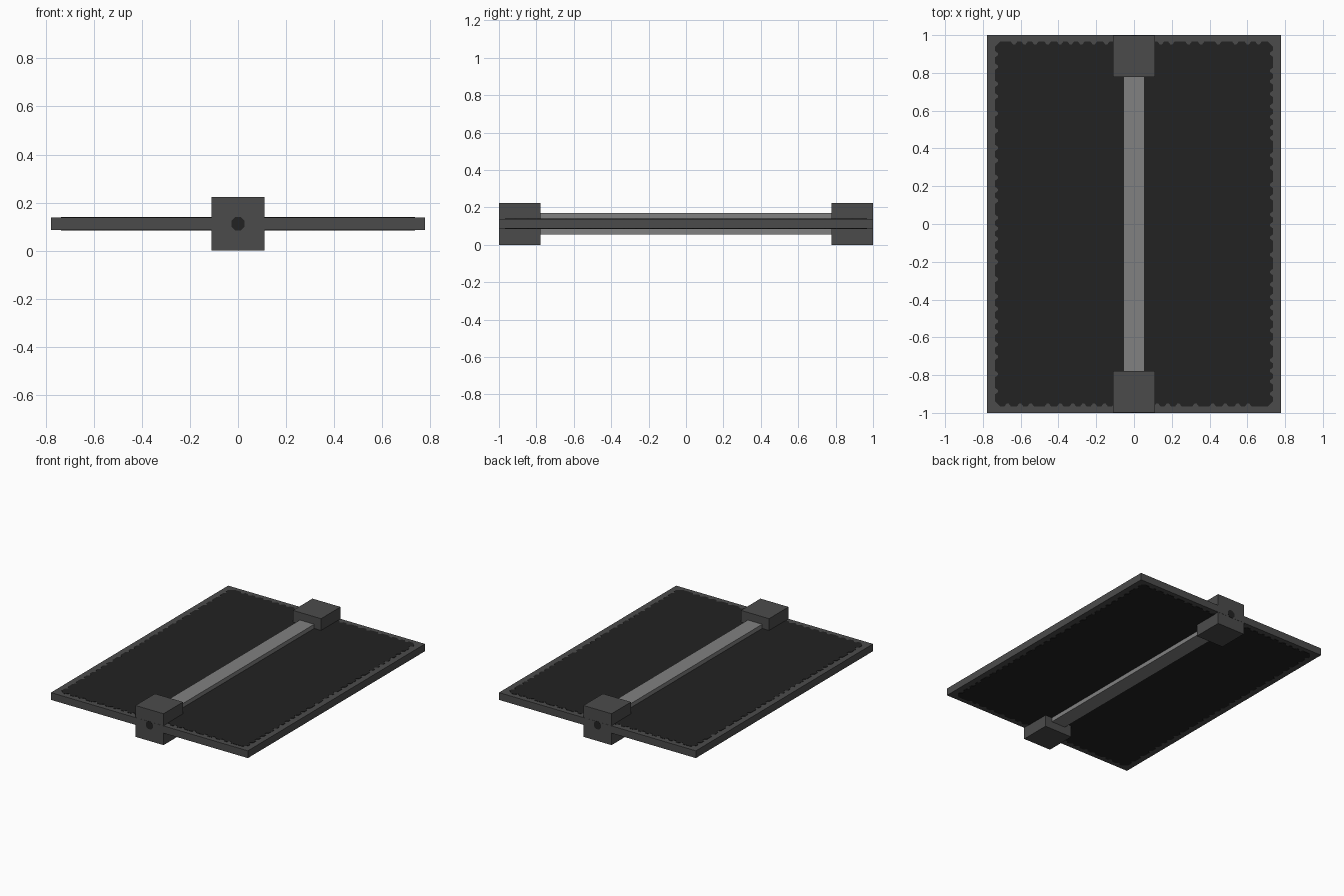
import bpy, bmesh, math, random

if "Cube" in bpy.data.objects:
    bpy.data.objects.remove(bpy.data.objects["Cube"])

random.seed(4)
ZC = 0.112  # height of the central plane


def material(name, v):
    m = bpy.data.materials.new(name)
    m.diffuse_color = (v, v, v, 1)
    m.use_nodes = True
    m.node_tree.nodes["Principled BSDF"].inputs["Base Color"].default_value = m.diffuse_color
    return m


GREY = material("dark grey", 0.071)
BLACK = material("near black", 0.016)
LIGHT = material("mid grey", 0.22)


def finish(name, bm, mat):
    bmesh.ops.recalc_face_normals(bm, faces=bm.faces[:])
    me = bpy.data.meshes.new(name)
    bm.to_mesh(me)
    bm.free()
    me.materials.append(mat)
    ob = bpy.data.objects.new(name, me)
    bpy.context.collection.objects.link(ob)
    return ob


def box(name, size, loc, mat):
    bm = bmesh.new()
    bmesh.ops.create_cube(bm, size=1)
    for v in bm.verts:
        v.co = [v.co[i] * size[i] + loc[i] for i in range(3)]
    return finish(name, bm, mat)


def scalloped_outline(hx, hy, cut=0.03, depth=0.016):
    """Rectangle with clipped corners and irregular small notches."""
    pts = []
    for side in range(4):
        half, off = (hx, hy) if side % 2 == 0 else (hy, hx)
        s = -half + cut
        line = [(s, 0)]
        while s < half - cut - 0.09:
            s += random.choice((0.02, 0.03, 0.055))
            line += [(s, 0), (s + 0.012, depth), (s + 0.024, depth), (s + 0.036, 0)]
            s += 0.036
        line.append((half - cut, 0))
        a = side * math.pi / 2
        c, sn = round(math.cos(a)), round(math.sin(a))
        for t, d in line:
            x, y = t, -(off - d)
            pts.append((x * c - y * sn, x * sn + y * c))
    return pts


# flat panel with a grey rim
box("panel_frame", (1.556, 2.0, 0.052), (0, 0, ZC), GREY)

# ragged dark inlay on the top and bottom of the panel
outline = scalloped_outline(0.737, 0.967)
for name, side in (("top_inlay", 1), ("bottom_inlay", -1)):
    bm = bmesh.new()
    z = ZC + side * 0.0255
    f = bm.faces.new([bm.verts.new((x, y, z)) for x, y in outline])
    r = bmesh.ops.extrude_face_region(bm, geom=[f])
    for v in r["geom"]:
        if isinstance(v, bmesh.types.BMVert):
            v.co.z += side * 0.0025
    finish(name, bm, BLACK)

# central axle beam
box("axle_beam", (0.113, 1.57, 0.115), (0, 0, ZC), LIGHT)

# end blocks with a dark octagonal pivot socket on the outer face
for name, s in (("front", -1), ("back", 1)):
    box(name + "_end_block", (0.222, 0.22, 0.224), (0, s * 0.889, ZC), GREY)
    bm = bmesh.new()
    bmesh.ops.create_cone(bm, cap_ends=True, segments=8, radius1=0.03,
                          radius2=0.03, depth=0.006)
    for v in bm.verts:
        x, y, z = v.co
        c, sn = math.cos(math.pi / 8), math.sin(math.pi / 8)
        v.co = (x * c - y * sn, s * 0.998 + z, ZC + x * sn + y * c)
    finish(name + "_pivot_socket", bm, BLACK)
